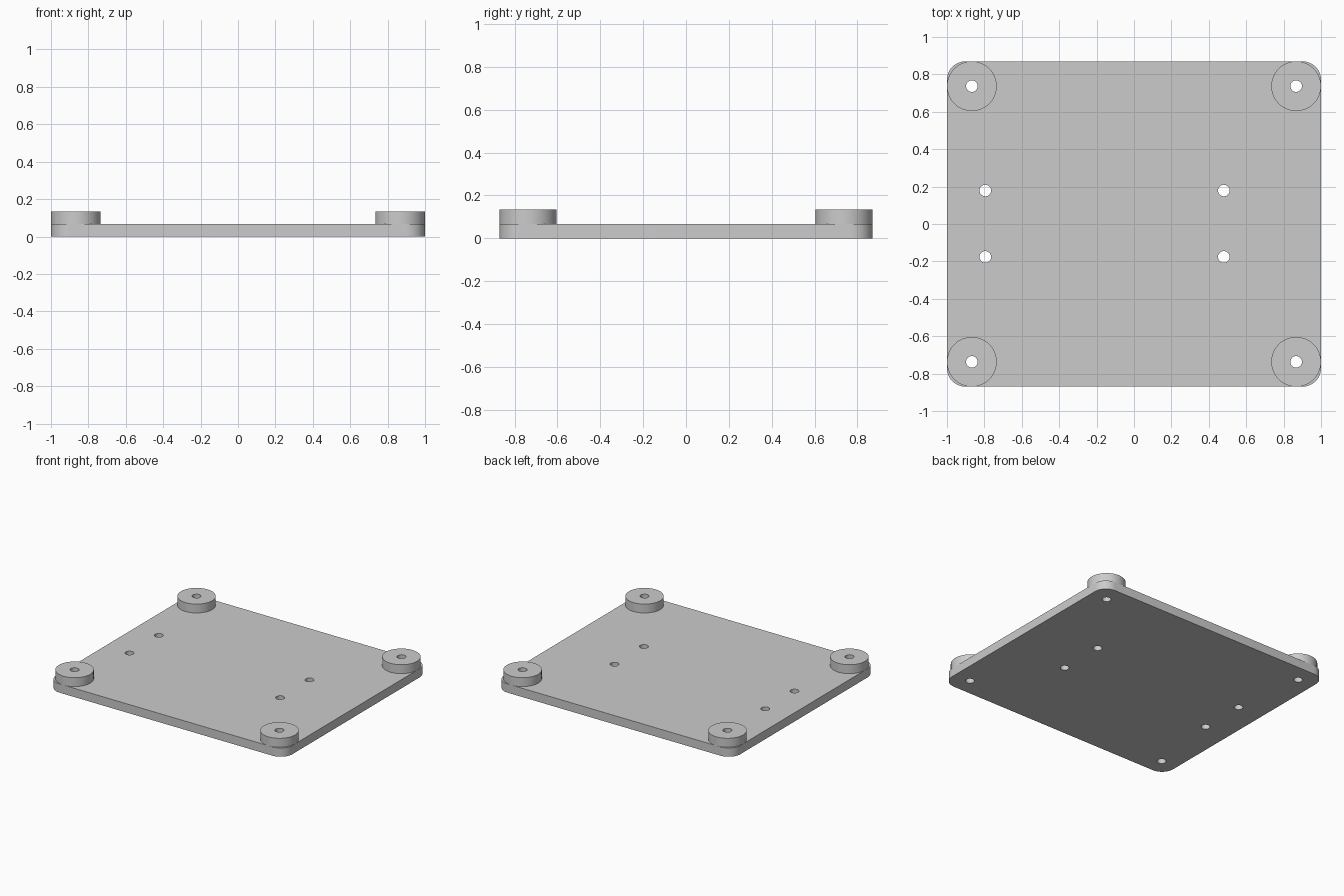
import bpy
import bmesh
from math import cos, sin, pi, radians

cube = bpy.data.objects.get("Cube")
if cube:
    bpy.data.objects.remove(cube, do_unlink=True)

HALF_X, HALF_Y = 1.0, 0.87
CORNER = 0.1
PLATE_TOP, PAD_TOP = 0.067, 0.135
PAD_R, HOLE_R = 0.133, 0.031
PAD_X, PAD_Y = HALF_X - PAD_R, HALF_Y - PAD_R

grey = bpy.data.materials.new("plain grey")
grey.use_nodes = True
colour = (0.6, 0.6, 0.6, 1)
grey.diffuse_color = colour
grey.node_tree.nodes["Principled BSDF"].inputs["Base Color"].default_value = colour


def arc(cx, cy, r, start, sweep, steps):
    angles = [start + sweep * i / steps for i in range(steps + 1)]
    return [(cx + r * cos(a), cy + r * sin(a)) for a in angles]


def circle(cx, cy, r, sides=48):
    return arc(cx, cy, r, 0, 2 * pi, sides)[:-1]


def rounded_rectangle(hx, hy, r):
    points = []
    for i, (sx, sy) in enumerate([(1, 1), (-1, 1), (-1, -1), (1, -1)]):
        points += arc(sx * (hx - r), sy * (hy - r), r, i * pi / 2, pi / 2, 12)
    return points


def extrude_profile(name, loops, bottom, top):
    """Extrude an outline with holes between two heights."""
    curve = bpy.data.curves.new(name, "CURVE")
    curve.dimensions = "2D"
    curve.fill_mode = "BOTH"
    curve.extrude = (top - bottom) / 2
    for loop in loops:
        spline = curve.splines.new("POLY")
        spline.points.add(len(loop) - 1)
        for point, (x, y) in zip(spline.points, loop):
            point.co = (x, y, 0, 1)
        spline.use_cyclic_u = True
    obj = bpy.data.objects.new(name, curve)
    obj.location.z = (bottom + top) / 2
    bpy.context.collection.objects.link(obj)
    bpy.ops.object.select_all(action="DESELECT")
    obj.select_set(True)
    bpy.context.view_layer.objects.active = obj
    bpy.ops.object.convert(target="MESH")
    obj = bpy.context.view_layer.objects.active
    # Weld caps to walls
    bm = bmesh.new()
    bm.from_mesh(obj.data)
    bmesh.ops.remove_doubles(bm, verts=bm.verts, dist=0.0001)
    bmesh.ops.recalc_face_normals(bm, faces=bm.faces)
    bm.to_mesh(obj.data)
    bm.free()
    obj.data.materials.clear()
    obj.data.materials.append(grey)
    bpy.ops.object.shade_smooth_by_angle(angle=radians(30))
    return obj


corners = {
    "front_right": (-PAD_X, -PAD_Y),
    "front_left": (PAD_X, -PAD_Y),
    "back_right": (-PAD_X, PAD_Y),
    "back_left": (PAD_X, PAD_Y),
}
mounts = [(x, y) for x in (-0.795, 0.48) for y in (-0.176, 0.179)]

# Base plate with corner and mounting holes
holes = [circle(x, y, HOLE_R) for x, y in list(corners.values()) + mounts]
extrude_profile("base_plate", [rounded_rectangle(HALF_X, HALF_Y, CORNER)] + holes,
                0, PLATE_TOP)

# Round standoff pads at the corners
for side, (x, y) in corners.items():
    extrude_profile(side + "_pad", [circle(x, y, PAD_R, 64), circle(x, y, HOLE_R)],
                    PLATE_TOP, PAD_TOP)
